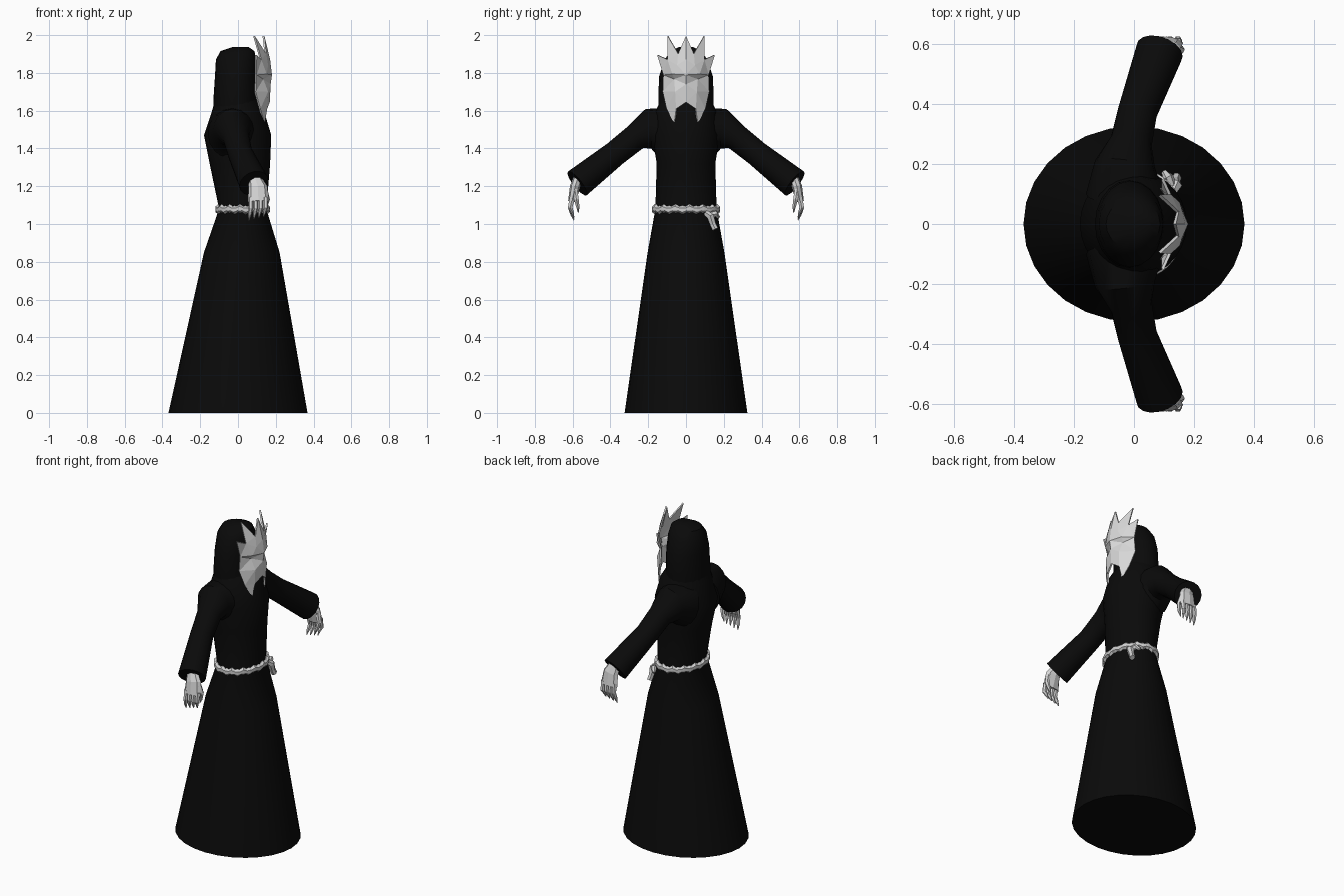
import bpy, bmesh, math
from mathutils import Vector

if "Cube" in bpy.data.objects:
    bpy.data.objects.remove(bpy.data.objects["Cube"])


def material(name, value):
    m = bpy.data.materials.new(name)
    m.diffuse_color = (value, value, value, 1)
    m.use_nodes = True
    m.node_tree.nodes["Principled BSDF"].inputs["Base Color"].default_value = m.diffuse_color
    return m


BLACK = material("black cloth", 0.003)
BONE = material("pale mask", 0.68)
SKIN = material("pale skin", 0.68)
ROPE = material("pale rope", 0.62)


def finish(name, bm, mat, smooth=False):
    bmesh.ops.recalc_face_normals(bm, faces=bm.faces)
    me = bpy.data.meshes.new(name)
    bm.to_mesh(me)
    bm.free()
    ob = bpy.data.objects.new(name, me)
    bpy.context.collection.objects.link(ob)
    me.materials.append(mat)
    if smooth:
        bpy.ops.object.select_all(action='DESELECT')
        ob.select_set(True)
        bpy.context.view_layer.objects.active = ob
        bpy.ops.object.shade_smooth_by_angle(angle=math.radians(35))
    return ob


def skin_rings(bm, rings, closed=False):
    """Bridge rings of points into a capped or looping tube."""
    vs = [[bm.verts.new(p) for p in r] for r in rings]
    n = len(vs[0])
    pairs = list(zip(vs, vs[1:])) + ([(vs[-1], vs[0])] if closed else [])
    for a, b in pairs:
        for i in range(n):
            j = (i + 1) % n
            bm.faces.new((a[i], a[j], b[j], b[i]))
    if not closed:
        bm.faces.new(vs[0][::-1])
        bm.faces.new(vs[-1])


def tube(bm, path, sides, ref=(1, 0, 0), closed=False):
    """path: (x, y, z, radius along ref, other radius)."""
    pts = [Vector(p[:3]) for p in path]
    n, rings = len(pts), []
    for i, p in enumerate(path):
        if closed:
            t = pts[(i + 1) % n] - pts[i - 1]
        else:
            t = pts[min(i + 1, n - 1)] - pts[max(i - 1, 0)]
        v = t.normalized().cross(Vector(ref)).normalized()
        u = v.cross(t).normalized()
        rings.append([pts[i] + u * p[3] * math.cos(a) + v * p[4] * math.sin(a)
                      for a in (2 * math.pi * k / sides for k in range(sides))])
    skin_rings(bm, rings, closed)


def stack(name, levels, sides):
    """Horizontal ellipses (z, centre x, radius x, radius y)."""
    bm = bmesh.new()
    skin_rings(bm, [[Vector((cx + rx * math.cos(a), ry * math.sin(a), z))
                     for a in (2 * math.pi * k / sides for k in range(sides))]
                    for z, cx, rx, ry in levels])
    return finish(name, bm, BLACK, True)


# Robe and hood
stack("robe", [(0, 0, 0.368, 0.325), (0.85, 0.02, 0.2, 0.203), (1.08, 0.025, 0.125, 0.162),
               (1.32, 0.01, 0.16, 0.155), (1.47, -0.002, 0.178, 0.18),
               (1.60, 0, 0.137, 0.16), (1.66, -0.01, 0.11, 0.13)], 28)
stack("hood", [(1.58, -0.01, 0.12, 0.145), (1.66, -0.015, 0.115, 0.146), (1.78, -0.012, 0.11, 0.143),
               (1.87, -0.01, 0.107, 0.113), (1.915, -0.003, 0.09, 0.082),
               (1.938, 0.015, 0.04, 0.035)], 20)

for s, side in ((1, "left"), (-1, "right")):
    # Sleeve
    bm = bmesh.new()
    tube(bm, [(x, s * y, z, r, q) for x, y, z, r, q in (
        (-0.03, 0.10, 1.48, 0.13, 0.14), (-0.03, 0.20, 1.505, 0.10, 0.105),
        (-0.01, 0.27, 1.457, 0.07, 0.07), (0.012, 0.375, 1.373, 0.066, 0.067),
        (0.085, 0.575, 1.215, 0.08, 0.08))], 16)
    finish(side + "_sleeve", bm, BLACK, True)

    # Hand: palm, four curled fingers and a thumb
    bm = bmesh.new()
    tube(bm, [(0.085, s * 0.57, 1.25, 0.032, 0.024), (0.105, s * 0.588, 1.195, 0.05, 0.027),
              (0.108, s * 0.603, 1.12, 0.056, 0.021)], 8)
    for i in range(4):
        x, low = 0.068 + 0.026 * i, 1.02 + 0.006 * i
        tube(bm, [(x, s * 0.602, 1.14, 0.014, 0.017), (x, s * 0.613, 1.085, 0.013, 0.013),
                  (x - 0.006, s * 0.603, low + 0.03, 0.01, 0.01),
                  (x - 0.01, s * 0.593, low, 0.002, 0.002)], 6)
    tube(bm, [(0.14, s * 0.588, 1.18, 0.016, 0.016), (0.155, s * 0.58, 1.13, 0.014, 0.014),
              (0.145, s * 0.572, 1.09, 0.01, 0.01), (0.135, s * 0.57, 1.06, 0.002, 0.002)], 6)
    finish(side + "_hand", bm, SKIN)

# Rope belt with bumps, plus knot and hanging ends
bm = bmesh.new()
N = 56
belt = []
for k in range(N):
    a = 2 * math.pi * k / N
    r = 0.024 if k % 2 else 0.016
    belt.append((0.025 + 0.13 * math.cos(a), 0.166 * math.sin(a),
                 1.078 + 0.004 * math.sin(a * N / 4), r, 0.016))
tube(bm, belt, 6, (0, 0, 1), True)
tube(bm, [(0.125, 0.105, 1.06, 0.016, 0.016), (0.135, 0.13, 1.04, 0.025, 0.022),
          (0.138, 0.142, 1.0, 0.016, 0.018), (0.142, 0.155, 0.972, 0.016, 0.018)], 6)
tube(bm, [(0.13, 0.12, 1.045, 0.014, 0.016), (0.115, 0.155, 1.055, 0.018, 0.018),
          (0.1, 0.172, 1.035, 0.01, 0.01)], 6)
finish("rope_belt", bm, ROPE)

# Crowned mask: one faceted half, mirrored
half = [(0.135, 0, 1.995), (0.165, 0, 1.87), (0.145, 0.04, 1.9), (0.085, 0.095, 1.995),
        (0.12, 0.095, 1.87), (0.095, 0.15, 1.895), (0.095, 0.117, 1.79), (0.155, 0.045, 1.84),
        (0.175, 0, 1.79), (0.148, 0.07, 1.795), (0.13, 0.06, 1.768), (0.168, 0, 1.74),
        (0.09, 0.12, 1.7), (0.155, 0.055, 1.70), (0.163, 0, 1.645), (0.15, 0.05, 1.61),
        (0.115, 0.1, 1.61), (0.138, 0.06, 1.53)]
faces = ["0 2 7 1", "1 7 8", "2 3 4", "2 4 7", "4 5 6", "4 6 9", "4 9 7", "7 9 8",
         "8 9 10", "8 10 11", "9 6 10", "10 6 12", "10 12 13", "10 13 11", "11 13 14",
         "13 15 14", "13 12 16", "13 16 15", "15 16 17"]
bm = bmesh.new()
for s in (1, -1):
    vs = [bm.verts.new((x, s * y, z)) for x, y, z in half]
    for f in faces:
        bm.faces.new([vs[int(i)] for i in f.split()][::s])
bmesh.ops.remove_doubles(bm, verts=bm.verts, dist=0.0005)
mask = finish("mask", bm, BONE)
thick = mask.modifiers.new("thickness", 'SOLIDIFY')
thick.thickness = 0.01
thick.offset = 0
